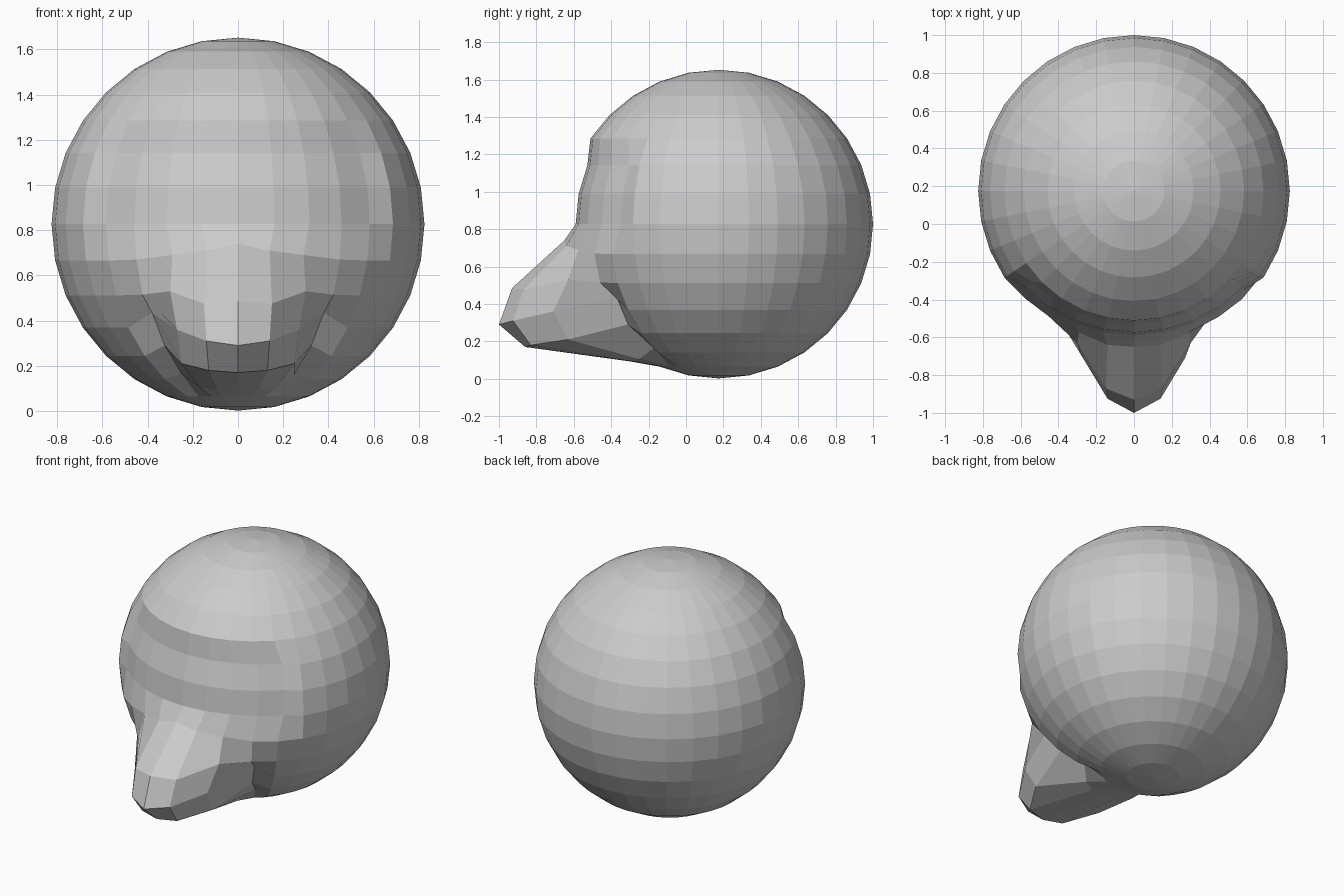
import bpy, bmesh
from math import acos, atan2, pi

if "Cube" in bpy.data.objects:
    bpy.data.objects.remove(bpy.data.objects["Cube"])

R, CY, CZ = 0.825, 0.175, 0.827
SEGS, RINGS = 32, 16

# Snout rows: sphere ring number -> points from the centre line outwards
SNOUT = {
    9: [(0, -.65, .74), (.14, -.64, .71), (.29, -.575, .69), (.45, -.49, .67)],          # bridge
    10: [(0, -.93, .485), (.15, -.87, .475), (.30, -.63, .53), (.423, -.46, .515)],      # snout top
    11: [(0, -1.0, .29), (.14, -.925, .31), (.27, -.71, .36), (.38, -.37, .435)],        # upper lip
    12: [(0, -.86, .17), (.13, -.83, .18), (.25, -.63, .21), (.324, -.31, .29)],         # lower jaw
    13: [(0, -.30, .093), (.09, -.29, .094), (.17, -.25, .105), (.25, -.17, .165)],      # under jaw
}

bm = bmesh.new()
bmesh.ops.create_uvsphere(bm, u_segments=SEGS, v_segments=RINGS, radius=R)

for v in bm.verts:
    x, y, z = v.co
    ring = round(acos(max(-1, min(1, z / R))) / (pi / RINGS))
    col = round(atan2(x, -y) / (2 * pi / SEGS)) if 0 < ring < RINGS else 99
    side = -1 if col < 0 else 1
    v.co.y += CY
    v.co.z += CZ
    # Recessed face area
    if ring in (6, 7, 8) and abs(col) <= 4:
        v.co.y += 0.06
    # Pulled-out snout
    row = SNOUT.get(ring, [])
    if abs(col) < len(row):
        px, py, pz = row[abs(col)]
        v.co = (side * px, py, pz)

bmesh.ops.recalc_face_normals(bm, faces=bm.faces)
mesh = bpy.data.meshes.new("head_with_snout")
bm.to_mesh(mesh)
bm.free()
head = bpy.data.objects.new("head_with_snout", mesh)
bpy.context.collection.objects.link(head)
